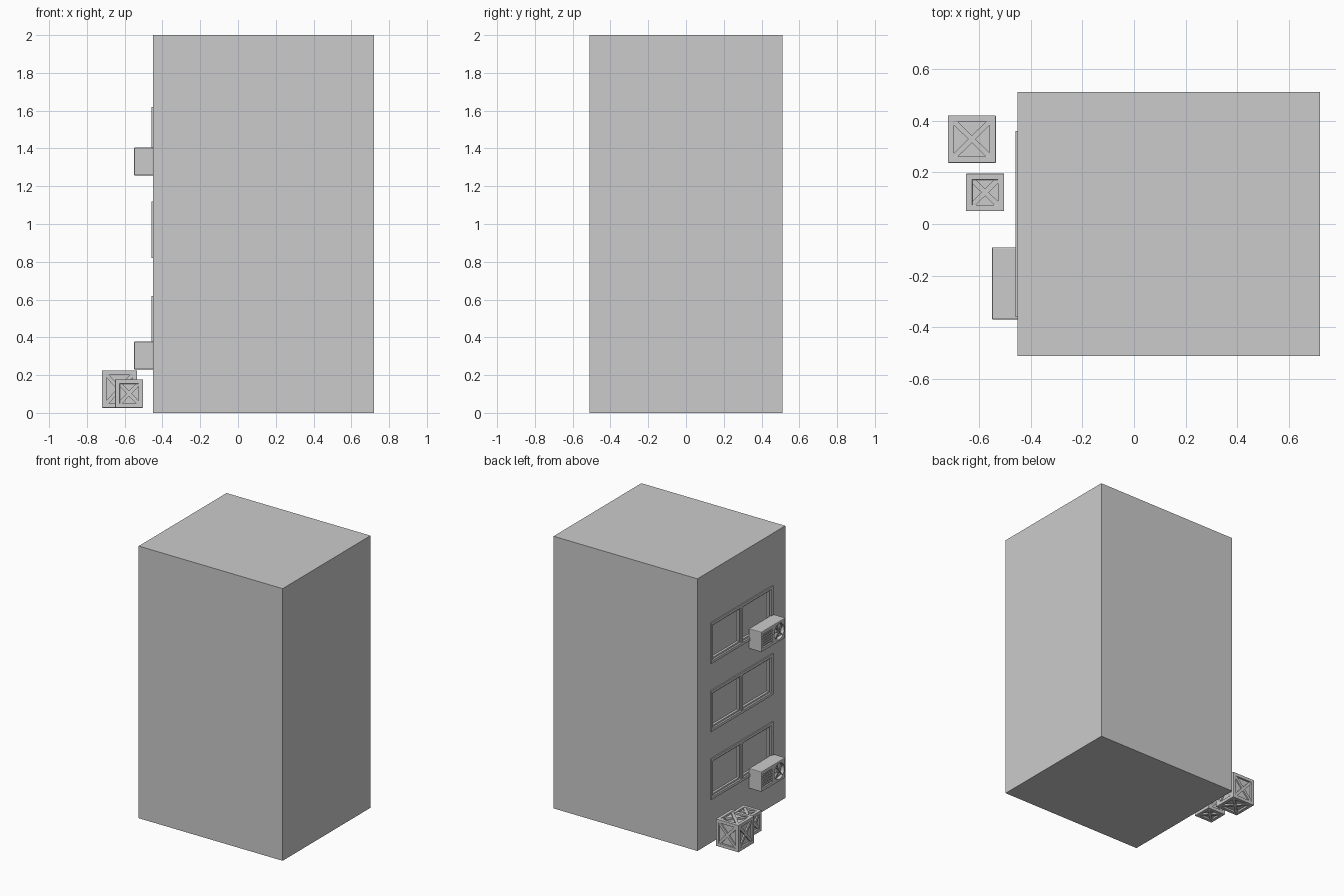
import bpy, bmesh, math
from mathutils import Matrix, Vector

if "Cube" in bpy.data.objects:
    bpy.data.objects.remove(bpy.data.objects["Cube"])


def add_box(bm, lo, hi, rot=None):
    """Box between two corners, optionally turned about its centre."""
    lo, hi = Vector(lo), Vector(hi)
    m = Matrix.Translation((lo + hi) / 2)
    if rot:
        m = m @ rot
    bmesh.ops.create_cube(bm, size=1, matrix=m @ Matrix.Diagonal((*(hi - lo), 1)))


def add_disc(bm, x0, x1, y, z, r, sides=32):
    """Closed cylinder lying along x."""
    m = Matrix.Translation(((x0 + x1) / 2, y, z)) @ Matrix.Rotation(math.pi / 2, 4, 'Y')
    bmesh.ops.create_cone(bm, cap_ends=True, segments=sides, radius1=r, radius2=r,
                          depth=abs(x1 - x0), matrix=m)


def finish(name, bm, bevel=0):
    if bevel:
        bmesh.ops.bevel(bm, geom=bm.edges[:], offset=bevel, segments=2,
                        profile=0.5, affect='EDGES')
    me = bpy.data.meshes.new(name)
    bm.to_mesh(me)
    bm.free()
    ob = bpy.data.objects.new(name, me)
    bpy.context.collection.objects.link(ob)
    return ob


def cut(ob, bm):
    """Subtract the bmesh solids from the object and remove the cutter."""
    cutter = finish("cutter", bm)
    cutter.hide_render = True
    mod = ob.modifiers.new("cut", 'BOOLEAN')
    mod.operation, mod.solver, mod.object = 'DIFFERENCE', 'EXACT', cutter
    bpy.context.view_layer.objects.active = ob
    bpy.ops.object.modifier_apply(modifier=mod.name)
    bpy.data.objects.remove(cutter)


def add_frame(bm, x0, x1, y0, y1, z0, z1, w):
    """Four bars around a rectangle on the x-facing wall."""
    add_box(bm, (x0, y0, z0), (x1, y1, z0 + w))
    add_box(bm, (x0, y0, z1 - w), (x1, y1, z1))
    add_box(bm, (x0, y0, z0 + w), (x1, y0 + w, z1 - w))
    add_box(bm, (x0, y1 - w, z0 + w), (x1, y1, z1 - w))


WALL = -0.45
FLOORS = [0.32, 0.82, 1.32]

# Building block with window recesses
bm = bmesh.new()
add_box(bm, (WALL, -0.51, 0), (0.72, 0.51, 2))
building = finish("building", bm)
holes = bmesh.new()
for z in FLOORS:
    add_box(holes, (WALL - 0.05, -0.345, z + 0.015), (WALL + 0.022, 0.345, z + 0.285))
cut(building, holes)

# Windows: outer frame, middle post and two sashes
for i, z in enumerate(FLOORS):
    bm = bmesh.new()
    add_frame(bm, WALL - 0.009, WALL + 0.02, -0.36, 0.36, z, z + 0.30, 0.02)
    add_box(bm, (WALL - 0.005, -0.01, z + 0.02), (WALL + 0.02, 0.01, z + 0.28))
    for y0, y1 in ((-0.34, -0.01), (0.01, 0.34)):
        add_frame(bm, WALL + 0.004, WALL + 0.021, y0, y1, z + 0.02, z + 0.28, 0.012)
    finish(f"window_frame_{i + 1}", bm)

# Air conditioners
for i, z0 in enumerate((0.23, 1.257)):
    zc, fy, front = z0 + 0.074, -0.297, -0.55
    bm = bmesh.new()
    add_box(bm, (front, -0.37, z0), (WALL + 0.002, -0.09, z0 + 0.148))
    body = finish(f"air_conditioner_body_{i + 1}", bm, 0.005)
    holes = bmesh.new()
    add_disc(holes, front - 0.02, front + 0.025, fy, zc, 0.058)
    add_box(holes, (front - 0.02, -0.22, z0 + 0.025), (front + 0.012, -0.11, z0 + 0.123))
    cut(body, holes)

    # Fan blades, hub and guard bars
    bm = bmesh.new()
    add_disc(bm, front + 0.004, front + 0.026, fy, zc, 0.014, 16)
    for k in range(5):
        turn = Matrix.Rotation(k * math.tau / 5, 4, 'X')
        m = (Matrix.Translation((front + 0.014, fy, zc)) @ turn
             @ Matrix.Translation((0, 0, 0.031)) @ Matrix.Rotation(0.45, 4, 'Z'))
        bmesh.ops.create_cube(bm, size=1, matrix=m @ Matrix.Diagonal((0.003, 0.026, 0.042, 1)))
    for a in (math.pi / 4, -math.pi / 4):
        add_box(bm, (front, fy - 0.002, zc - 0.058), (front + 0.004, fy + 0.002, zc + 0.058),
                Matrix.Rotation(a, 4, 'X'))
    finish(f"fan_{i + 1}", bm)

    # Vent slats
    bm = bmesh.new()
    for k in range(5):
        zs = z0 + 0.036 + k * 0.019
        add_box(bm, (front + 0.001, -0.22, zs - 0.003), (front + 0.013, -0.11, zs + 0.003),
                Matrix.Rotation(0.3, 4, 'Y'))
    finish(f"vent_slats_{i + 1}", bm)


def crate(name, lo, hi):
    lo, hi = Vector(lo), Vector(hi)
    size, mid = hi - lo, (lo + hi) / 2
    w, inset = 0.024, 0.013
    # Recessed panels
    bm = bmesh.new()
    add_box(bm, lo + Vector((inset,) * 3), hi - Vector((inset,) * 3))
    finish(name + "_panels", bm)
    # Beams along the twelve edges
    bm = bmesh.new()
    for axis in range(3):
        u, v = (axis + 1) % 3, (axis + 2) % 3
        for su in (0, 1):
            for sv in (0, 1):
                a, b = lo.copy(), hi.copy()
                for d, s in ((u, su), (v, sv)):
                    if s:
                        a[d] = hi[d] - w
                    else:
                        b[d] = lo[d] + w
                add_box(bm, a, b)
    finish(name + "_beams", bm, 0.002)
    # Crossed braces on every face
    bm = bmesh.new()
    for axis in range(3):
        u, v = (axis + 1) % 3, (axis + 2) % 3
        du, dv = size[u] - 2 * w, size[v] - 2 * w
        for side in (-1, 1):
            for flip in (-1, 1):
                c, s = mid.copy(), Vector()
                c[axis] += side * (size[axis] / 2 - 0.0085)
                s[axis], s[u], s[v] = 0.011, math.hypot(du, dv), 0.02
                rot = Matrix.Rotation(flip * math.atan2(dv, du), 4, 'XYZ'[axis])
                add_box(bm, c - s / 2, c + s / 2, rot)
    finish(name + "_braces", bm)


crate("large_crate", (-0.72, 0.237, 0.027), (-0.535, 0.42, 0.225))
crate("small_crate", (-0.65, 0.05, 0.027), (-0.503, 0.195, 0.178))
